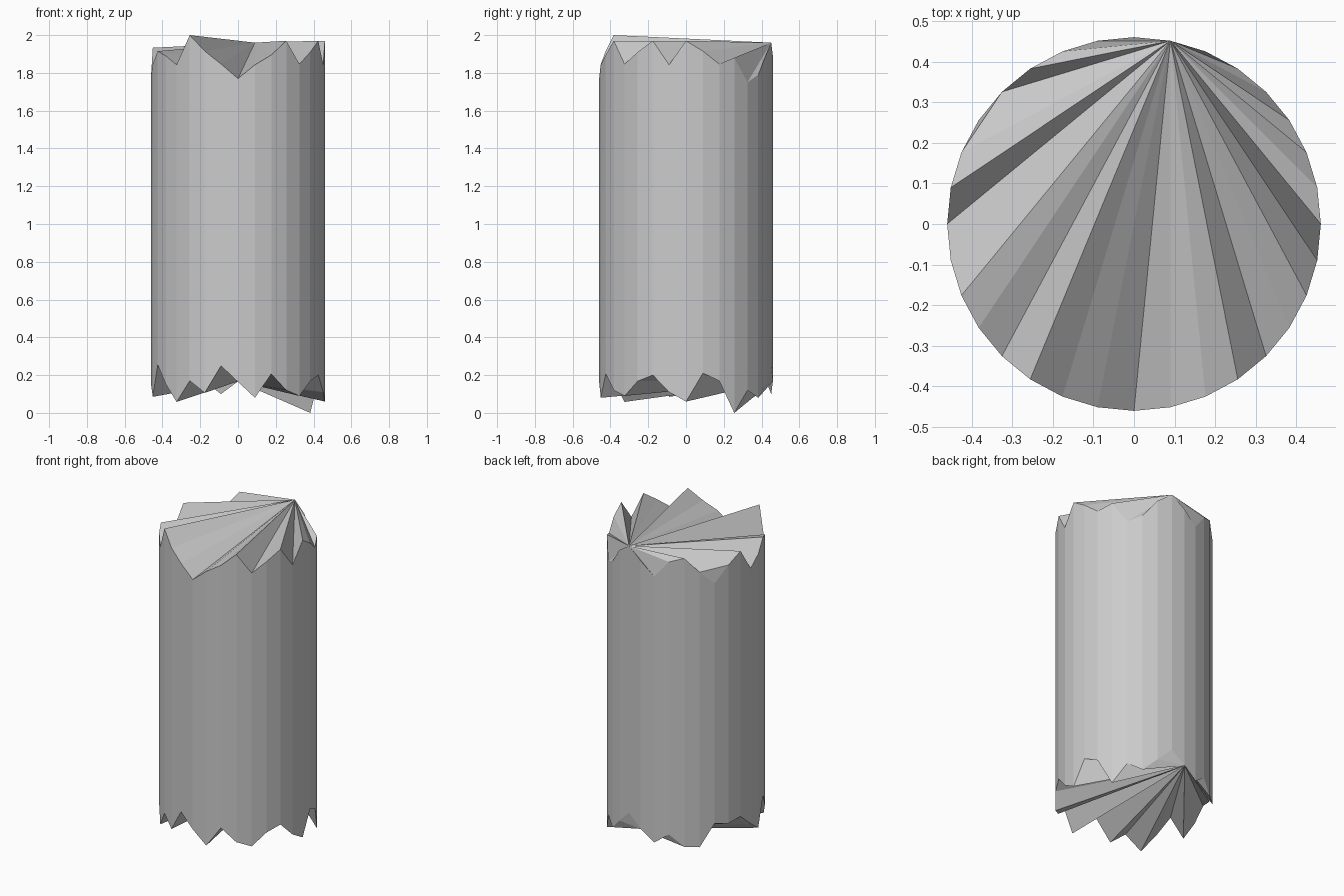
import bpy, bmesh
from math import cos, sin, tau

if "Cube" in bpy.data.objects:
    bpy.data.objects.remove(bpy.data.objects["Cube"])

N, R = 32, 0.46

# Jagged rim heights, counter-clockwise from +x
TOP = [1.97, 1.915, 1.847, 1.88, 1.75, 1.79, 1.90, 1.96,
       1.89, 1.81, 1.917, 1.945, 1.853, 1.77, 1.869, 1.933,
       1.79, 1.846, 1.915, 1.89, 1.843, 2.0, 1.915, 1.847,
       1.77, 1.843, 1.895, 1.97, 1.847, 1.91, 1.97, 1.843]
BOTTOM = [0.06, 0.21, 0.17, 0.0, 0.12, 0.08, 0.16, 0.245,
          0.167, 0.10, 0.164, 0.09, 0.084, 0.226, 0.207, 0.226,
          0.148, 0.085, 0.254, 0.153, 0.058, 0.17, 0.106, 0.249,
          0.164, 0.08, 0.206, 0.12, 0.09, 0.168, 0.20, 0.11]

bm = bmesh.new()


def ring(heights):
    return [bm.verts.new((R * cos(tau * i / N), R * sin(tau * i / N), z))
            for i, z in enumerate(heights)]


def fan(verts, apex, ears=()):
    """Cap a rim with triangles meeting at one rim vertex; ears are cut off first."""
    for e in ears:
        bm.faces.new((verts[e - 1], verts[e], verts[e + 1]))
    rim = [verts[(apex + k) % N] for k in range(N) if (apex + k) % N not in ears]
    for a, b in zip(rim[1:], rim[2:]):
        bm.faces.new((rim[0], a, b))


# Vertical facets
low, high = ring(BOTTOM), ring(TOP)
for i in range(N):
    j = (i + 1) % N
    bm.faces.new((low[i], low[j], high[j], high[i]))

# Splintered end caps
fan(high, 7, ears=(13,))
fan(low, 8)
bmesh.ops.recalc_face_normals(bm, faces=bm.faces)

mesh = bpy.data.meshes.new("broken_column")
bm.to_mesh(mesh)
bm.free()
bpy.context.collection.objects.link(bpy.data.objects.new("broken_column", mesh))
